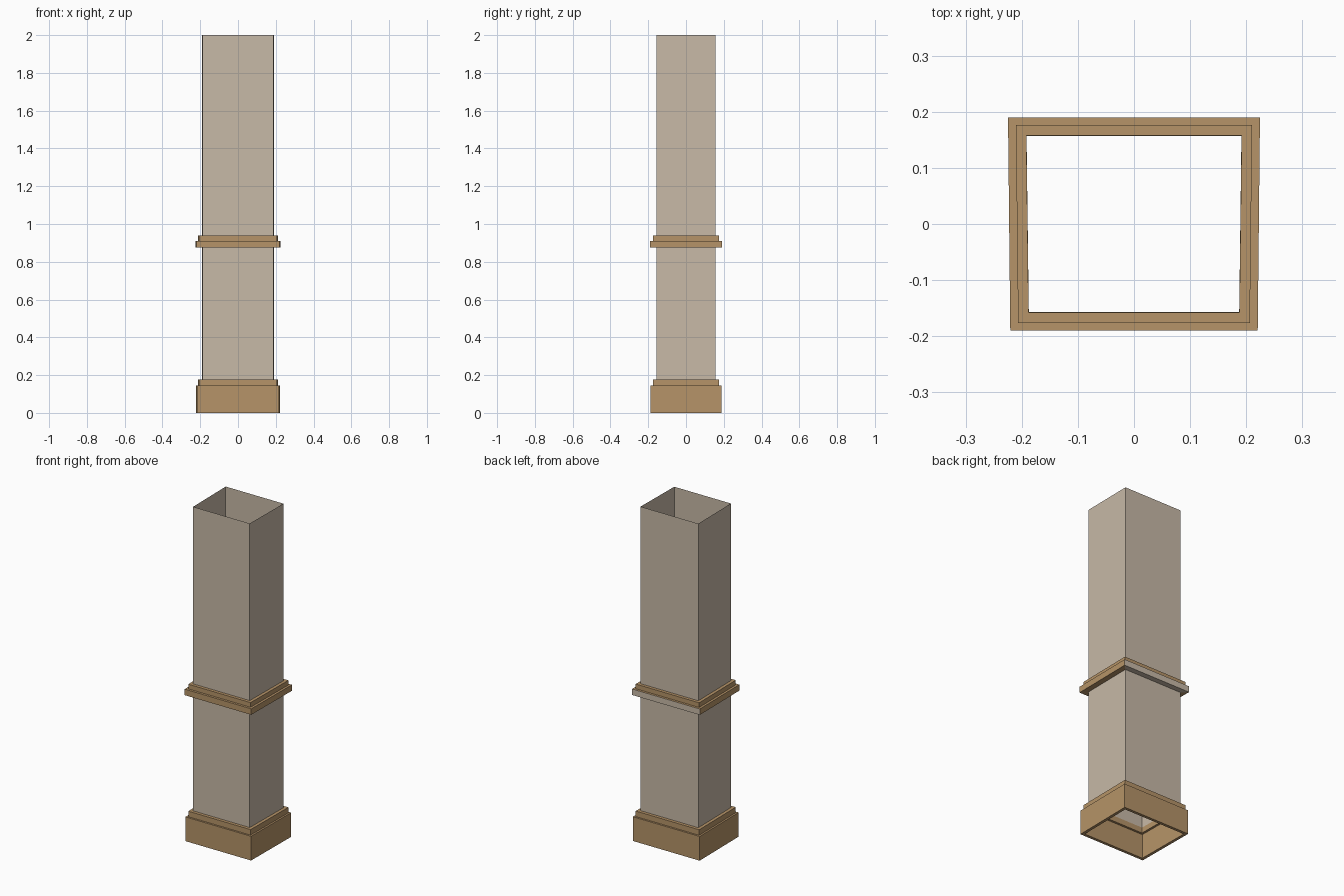
import bpy

if "Cube" in bpy.data.objects:
    bpy.data.objects.remove(bpy.data.objects["Cube"])

HX, HY = 0.190, 0.157      # shaft half sizes
FLARE = 0.0025             # the back is a touch wider than the front


def material(name, rgb):
    m = bpy.data.materials.new(name)
    m.diffuse_color = (*rgb, 1)
    m.use_nodes = True
    m.node_tree.nodes["Principled BSDF"].inputs["Base Color"].default_value = m.diffuse_color
    return m


wood = material("tan wood trim", (0.465, 0.295, 0.138))
beige = material("beige panel", (0.575, 0.487, 0.388))


def corners(offset, z):
    """Rectangle around the shaft, counter-clockwise from front left."""
    x, y = HX + offset, HY + offset
    f, b = x - FLARE, x + FLARE * 0.6
    return [(-f, -y, z), (f, -y, z), (b, y, z), (-b, y, z)]


def sweep(name, profile, mats, closed=True, rule=None):
    """Run an (offset, height) profile around the four sides."""
    verts = [c for o, z in profile for c in corners(o, z)]
    faces, index = [], []
    n = len(profile)
    for i in range(n if closed else n - 1):
        j = (i + 1) % n
        for s in range(4):
            t = (s + 1) % 4
            faces.append((i * 4 + s, i * 4 + t, j * 4 + t, j * 4 + s))
            index.append(rule(i, s) if rule else 0)
    mesh = bpy.data.meshes.new(name)
    mesh.from_pydata(verts, [], faces)
    for m in mats:
        mesh.materials.append(m)
    for p, k in zip(mesh.polygons, index):
        p.material_index = k
    mesh.update()
    obj = bpy.data.objects.new(name, mesh)
    bpy.context.collection.objects.link(obj)
    return obj


# open square shaft, a single thin shell
sweep("column_shaft", [(0, 0.178), (0, 2.0)], [beige], closed=False)

# hollow plinth boards with a stepped cap hugging the shaft
sweep("base_plinth",
      [(0.013, 0.0), (0.030, 0.0), (0.030, 0.145), (0.019, 0.145),
       (0.019, 0.178), (0.0, 0.178), (0.0, 0.145), (0.013, 0.145)], [wood])

# mid-height band: wide lower strip, narrower upper strip
# the lower strip's back board (side 2) is left in the panel colour
sweep("middle_band",
      [(0.0003, 0.875), (0.033, 0.875), (0.033, 0.911), (0.019, 0.911),
       (0.019, 0.939), (0.0003, 0.939)], [wood, beige], closed=False,
      rule=lambda i, s: 1 if s == 2 and i < 2 else 0)
